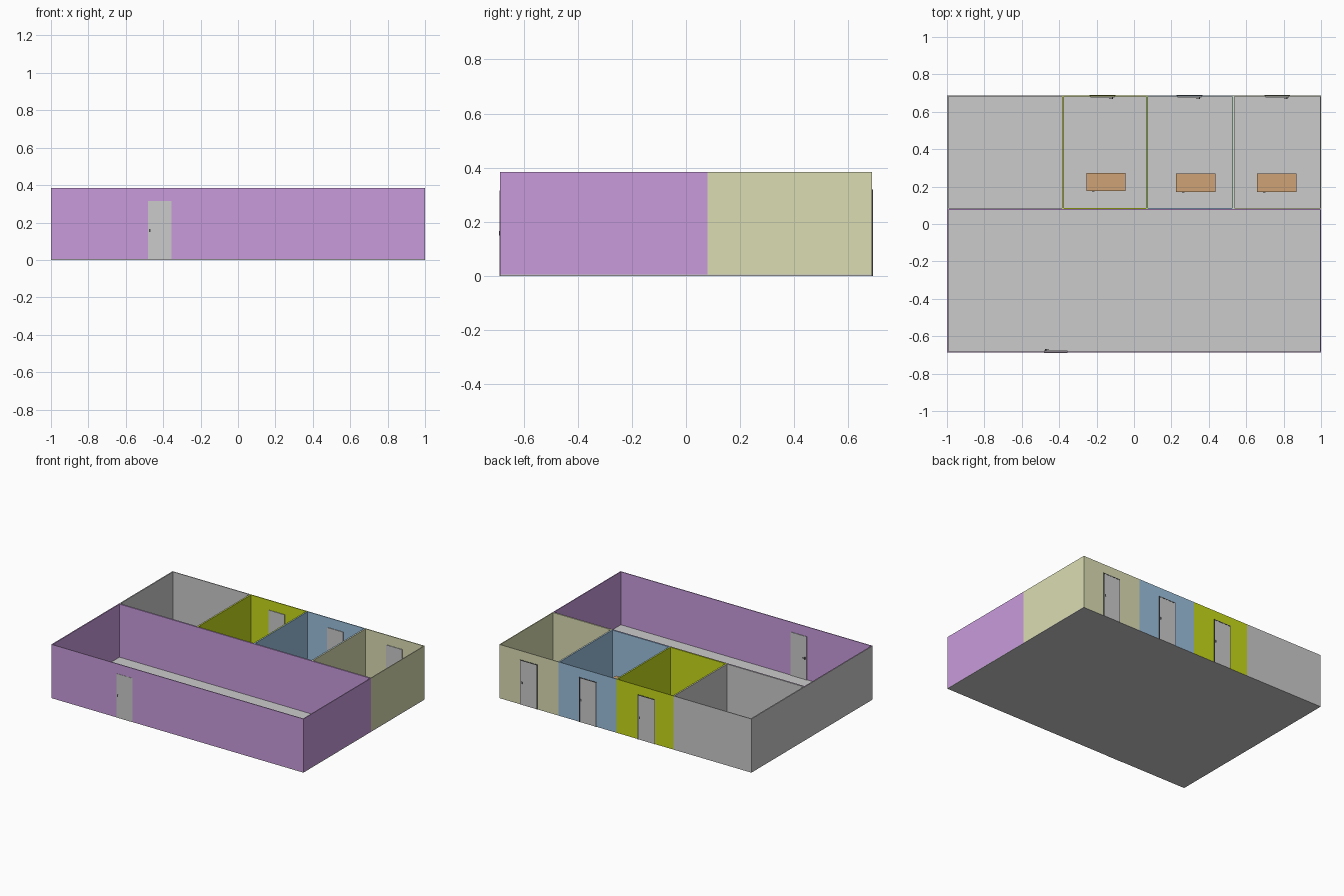
import bpy, bmesh
from mathutils import Matrix, Vector

if "Cube" in bpy.data.objects:
    bpy.data.objects.remove(bpy.data.objects["Cube"])

H, T = 0.385, 0.006       # wall height and thickness
Y0, Y1, YM = -0.687, 0.687, 0.08


def material(name, rgb):
    m = bpy.data.materials.new(name)
    m.diffuse_color = (*rgb, 1)
    m.use_nodes = True
    m.node_tree.nodes["Principled BSDF"].inputs["Base Color"].default_value = m.diffuse_color
    return m


PURPLE = material("purple", (0.58, 0.33, 0.72))
LIME = material("lime", (0.565, 0.70, 0.01))
BLUE = material("blue", (0.33, 0.53, 0.73))
CREAM = material("cream", (0.71, 0.72, 0.45))
WOOD = material("wood", (0.62, 0.36, 0.18))
DARK = material("dark", (0.08, 0.08, 0.08))


def boxes(name, parts, mat=None):
    """One object from boxes given as (x0, x1, y0, y1, z0, z1)."""
    bm = bmesh.new()
    for x0, x1, y0, y1, z0, z1 in parts:
        size = Matrix.Diagonal((x1 - x0, y1 - y0, z1 - z0, 1))
        mid = Vector((x0 + x1, y0 + y1, z0 + z1)) / 2
        bmesh.ops.create_cube(bm, size=1, matrix=Matrix.Translation(mid) @ size)
    me = bpy.data.meshes.new(name)
    bm.to_mesh(me)
    bm.free()
    ob = bpy.data.objects.new(name, me)
    bpy.context.collection.objects.link(ob)
    if mat:
        me.materials.append(mat)
    return ob


def room(name, x0, x1, y0, y1, mat=None):
    """Four thin walls around a rectangle."""
    z = 0.001
    boxes(name, [(x0, x1, y0, y0 + T, z, H), (x0, x1, y1 - T, y1, z, H),
                 (x0, x0 + T, y0 + T, y1 - T, z, H),
                 (x1 - T, x1, y0 + T, y1 - T, z, H)], mat)


def door(name, x0, y, out, handle_x, framed):
    """Door leaf through a wall; out is -1 or 1, the outward y direction."""
    x1, top = x0 + 0.127, 0.315

    def span(a, b):
        return sorted((y + out * a, y + out * b))
    boxes(name + "_leaf", [(x0, x1, *span(-0.010, 0.0015), 0, top)])
    if framed:
        f, s = 0.005, span(0, 0.003)
        boxes(name + "_frame", [(x0 - f, x0, *s, 0, top + f),
                                (x1, x1 + f, *s, 0, top + f),
                                (x0, x1, *s, top, top + f)], DARK)
    # handle plates and levers on both faces
    d = 0.018 if handle_x < x0 + 0.06 else -0.018
    lever = sorted((handle_x, handle_x + d))
    boxes(name + "_handle", [
        (handle_x - 0.003, handle_x + 0.003, *span(-0.018, 0.003), 0.150, 0.166),
        (*lever, *span(-0.018, -0.015), 0.157, 0.161)], DARK)


def desk(name, x0, y0):
    """Desk with side panels, modesty panel and a drawer pedestal."""
    x1, y1, h, t = x0 + 0.21, y0 + 0.098, 0.115, 0.005
    boxes(name, [(x0, x1, y0, y1, h - t, h),
                 (x0 + t, x0 + 2 * t, y0 + t, y1 - t, 0.004, h - t),
                 (x1 - 2 * t, x1 - t, y0 + t, y1 - t, 0.004, h - t),
                 (x0 + 2 * t, x1 - 2 * t, y1 - 3 * t, y1 - 2 * t, 0.04, h - t),
                 (x0 + 2 * t, x0 + 0.065, y0 + t, y1 - 3 * t, 0.02, h - t)], WOOD)
    # drawer fronts with pulls
    zs = [0.023 + i * 0.029 for i in range(3)]
    boxes(name + "_drawers", [(x0 + 0.012, x0 + 0.063, y0 + 0.002, y0 + t, z, z + 0.026)
                              for z in zs], WOOD)
    boxes(name + "_drawer_pulls", [(x0 + 0.031, x0 + 0.044, y0 - 0.003, y0 + 0.002,
                                    z + 0.011, z + 0.015) for z in zs], DARK)


# floor and grey outer skin of the left side
boxes("floor", [(-1, 1, Y0, Y1, 0, 0.005)])
boxes("left_outer_wall", [(-1, -0.998, Y0, Y1, 0.001, H)])

# rooms
room("hall_walls", -0.998, 1, Y0, YM, PURPLE)
cuts = [-0.998, -0.38, 0.07, 0.53, 1]
rooms = zip(("plain", "lime", "blue", "cream"), (None, LIME, BLUE, CREAM), cuts, cuts[1:])
for label, mat, a, b in rooms:
    room(label + "_room_walls", a, b, YM, Y1, mat)

# doors
door("front_door", -0.482, Y0, -1, -0.472, False)
for label, x in (("lime", -0.232), ("blue", 0.233), ("cream", 0.702)):
    door(label + "_room_door", x, Y1, 1, x + 0.117, True)

# desks
for label, x, y in (("lime", -0.255, 0.176), ("blue", 0.225, 0.171), ("cream", 0.658, 0.171)):
    desk(label + "_room_desk", x, y)
